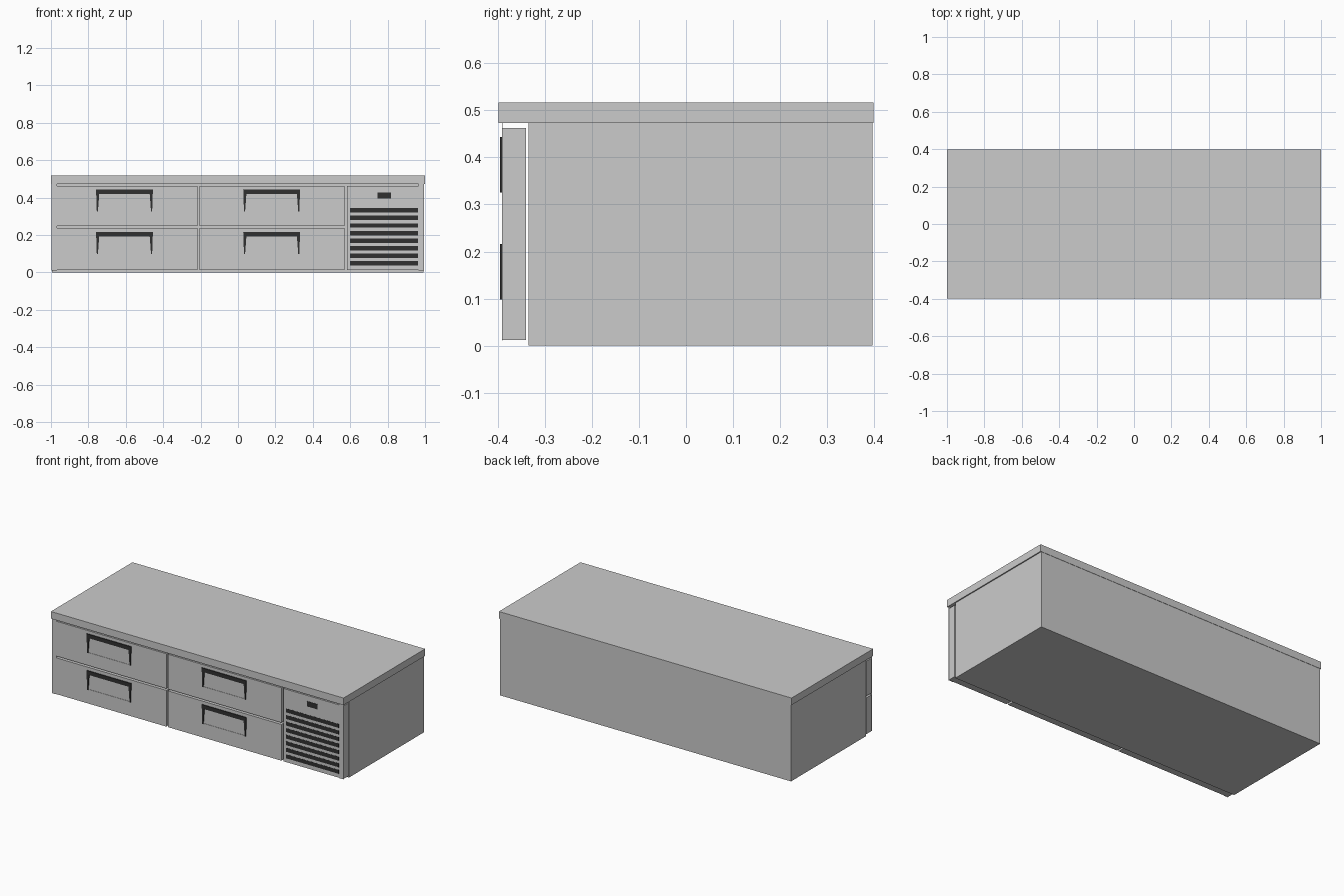
import bpy, bmesh

if "Cube" in bpy.data.objects:
    bpy.data.objects.remove(bpy.data.objects["Cube"])

dark = bpy.data.materials.new("dark_plastic")
dark.diffuse_color = (0.03, 0.03, 0.03, 1)
dark.use_nodes = True
dark.node_tree.nodes["Principled BSDF"].inputs["Base Color"].default_value = dark.diffuse_color


def finish(name, bm, mat=None):
    bmesh.ops.recalc_face_normals(bm, faces=bm.faces)
    me = bpy.data.meshes.new(name)
    bm.to_mesh(me)
    bm.free()
    ob = bpy.data.objects.new(name, me)
    bpy.context.collection.objects.link(ob)
    if mat:
        me.materials.append(mat)
    return ob


def box(name, x, y, z, mat=None):
    bm = bmesh.new()
    bmesh.ops.create_cube(bm, size=1)
    for v in bm.verts:
        v.co = [(a + b) / 2 + c * (b - a) for c, (a, b) in zip(v.co, (x, y, z))]
    return finish(name, bm, mat)


def prism(name, profile, y0, y1, mat=None):
    # extrude an xz outline along y
    bm = bmesh.new()
    face = bm.faces.new([bm.verts.new((x, y0, z)) for x, z in profile])
    ext = bmesh.ops.extrude_face_region(bm, geom=[face])
    for g in ext["geom"]:
        if isinstance(g, bmesh.types.BMVert):
            g.co.y = y1
    return finish(name, bm, mat)


# Cabinet body and worktop
box("cabinet_body", (-0.995, 0.993), (-0.335, 0.396), (0, 0.473))
box("worktop", (-1, 1), (-0.398, 0.398), (0.473, 0.517))

# Drawer fronts with their pull handles
FRONT = (-0.39, -0.34)
columns = [(-0.996, -0.217, -0.607), (-0.206, 0.57, 0.18)]
rows = [(0.012, 0.236, 0.098), (0.247, 0.462, 0.325)]
for x0, x1, cx in columns:
    for z0, z1, hz in rows:
        box("drawer_front", (x0, x1), FRONT, (z0, z1))
        # arched handle frame, legs tapering downward
        half = [(0.152, 0.118), (0.148, 0), (0.142, 0), (0.135, 0.094)]
        outline = half + [(-x, z) for x, z in reversed(half)]
        prism("drawer_handle", [(cx + x, hz + z) for x, z in outline],
              -0.395, -0.388, dark)
        box("handle_lip", (cx - 0.148, cx + 0.148), (-0.392, -0.388), (hz, hz + 0.003))

# Machine compartment panel with vents and display
box("machine_panel", (0.583, 0.993), FRONT, (0.012, 0.462))
for i in range(8):
    z = 0.048 + i * 0.0405
    box("vent_slot", (0.6, 0.962), (-0.3908, -0.388), (z - 0.012, z + 0.012), dark)
box("control_display", (0.747, 0.817), (-0.3915, -0.388), (0.395, 0.427), dark)

# Thin edge trims closing the ends of the drawer gaps
for x in ((-0.997, -0.967), (0.964, 0.994)):
    box("edge_trim", x, (-0.3915, -0.3895), (0.011, 0.473))
